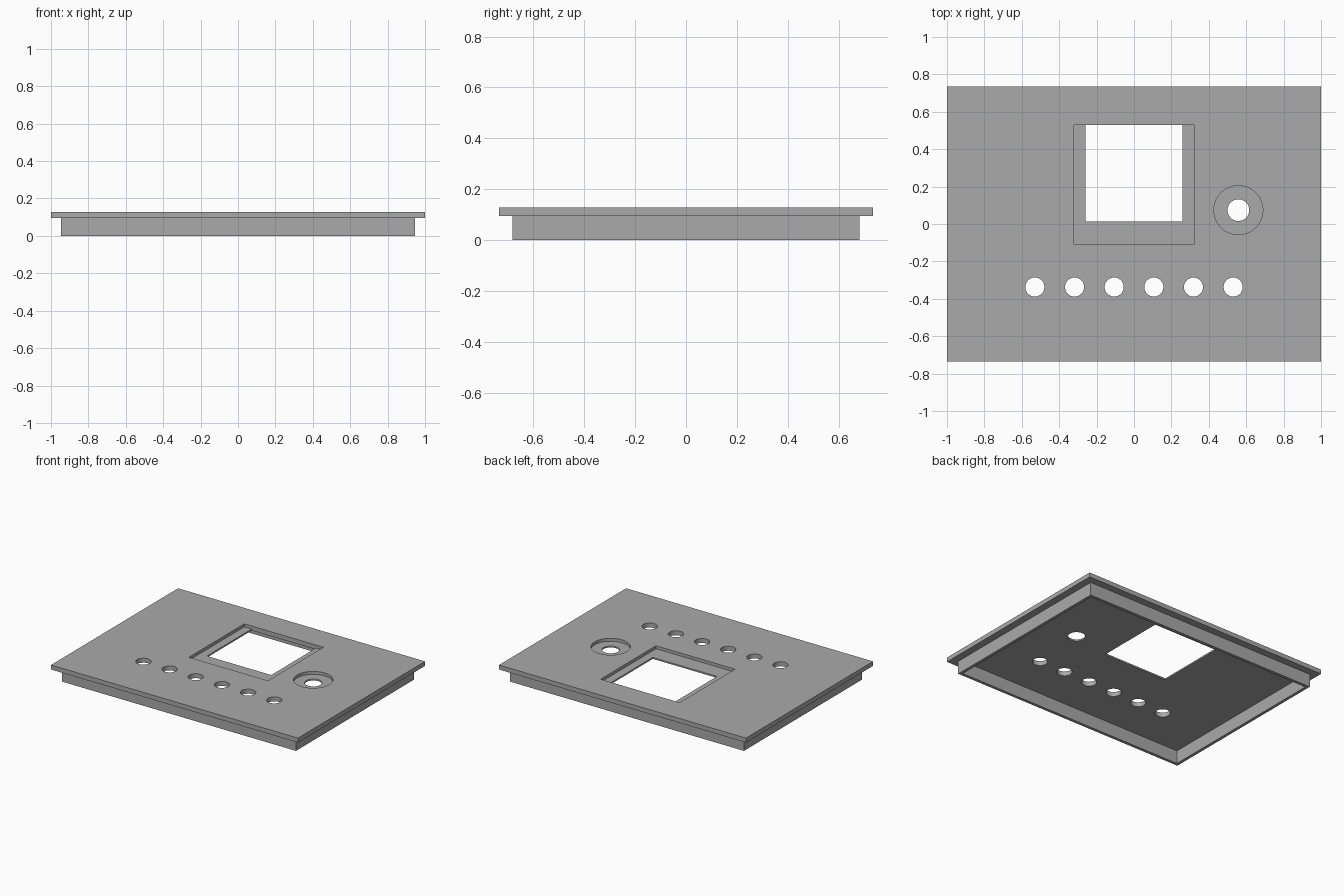
import bpy
import bmesh
from mathutils import Matrix, Vector

cube = bpy.data.objects.get("Cube")
if cube:
    bpy.data.objects.remove(cube, do_unlink=True)

# Main levels of the panel
TOP, UNDER, LEDGE = 0.128, 0.095, 0.106

grey = bpy.data.materials.new("plain_grey")
grey.use_nodes = True
colour = (0.4, 0.4, 0.4, 1)
grey.diffuse_color = colour
grey.node_tree.nodes["Principled BSDF"].inputs["Base Color"].default_value = colour


def finish(name, bm):
    mesh = bpy.data.meshes.new(name)
    bm.to_mesh(mesh)
    bm.free()
    obj = bpy.data.objects.new(name, mesh)
    bpy.context.collection.objects.link(obj)
    mesh.materials.append(grey)
    return obj


def box(name, low, high):
    low, high = Vector(low), Vector(high)
    bm = bmesh.new()
    matrix = Matrix.Translation((low + high) / 2) @ Matrix.Diagonal((*(high - low), 1))
    bmesh.ops.create_cube(bm, size=1, matrix=matrix)
    return finish(name, bm)


def cylinder(name, x, y, radius, low, high):
    bm = bmesh.new()
    bmesh.ops.create_cone(bm, cap_ends=True, segments=48, radius1=radius,
                          radius2=radius, depth=high - low,
                          matrix=Matrix.Translation((x, y, (low + high) / 2)))
    return finish(name, bm)


def cut(target, cutters):
    """Subtract every cutter, bake the result and drop the cutters."""
    for cutter in cutters:
        cutter.hide_render = True
        mod = target.modifiers.new("cut", "BOOLEAN")
        mod.operation, mod.solver, mod.object = "DIFFERENCE", "EXACT", cutter
        bpy.context.view_layer.objects.active = target
        bpy.ops.object.modifier_apply(modifier=mod.name)
        bpy.data.objects.remove(cutter, do_unlink=True)


# Face plate with a recessed window, a recessed dial hole and a row of holes
plate = box("face_plate", (-1, -0.735, UNDER), (1, 0.735, TOP))
cutters = [
    box("window_recess", (-0.32, -0.11, LEDGE), (0.32, 0.53, 0.2)),
    box("window_opening", (-0.26, 0.013, 0), (0.26, 0.53, 0.2)),
    cylinder("dial_recess", 0.558, 0.074, 0.131, LEDGE, 0.2),
    cylinder("dial_hole", 0.558, 0.074, 0.058, 0, 0.2),
]
for i in range(6):
    cutters.append(cylinder("button_hole", (i - 2.5) * 0.212, -0.337, 0.051, 0, 0.2))
cut(plate, cutters)

# Thin skirt under the plate, open at the bottom
X, Y, WALL = 0.947, 0.682, 0.022
skirt = box("skirt", (-X, -Y, 0), (X, Y, UNDER))
cut(skirt, [box("skirt_cavity", (WALL - X, WALL - Y, -0.1), (X - WALL, Y - WALL, 0.2))])

# Smooth hole walls, crisp edges
bpy.ops.object.select_all(action="DESELECT")
plate.select_set(True)
bpy.context.view_layer.objects.active = plate
bpy.ops.object.shade_smooth_by_angle()
